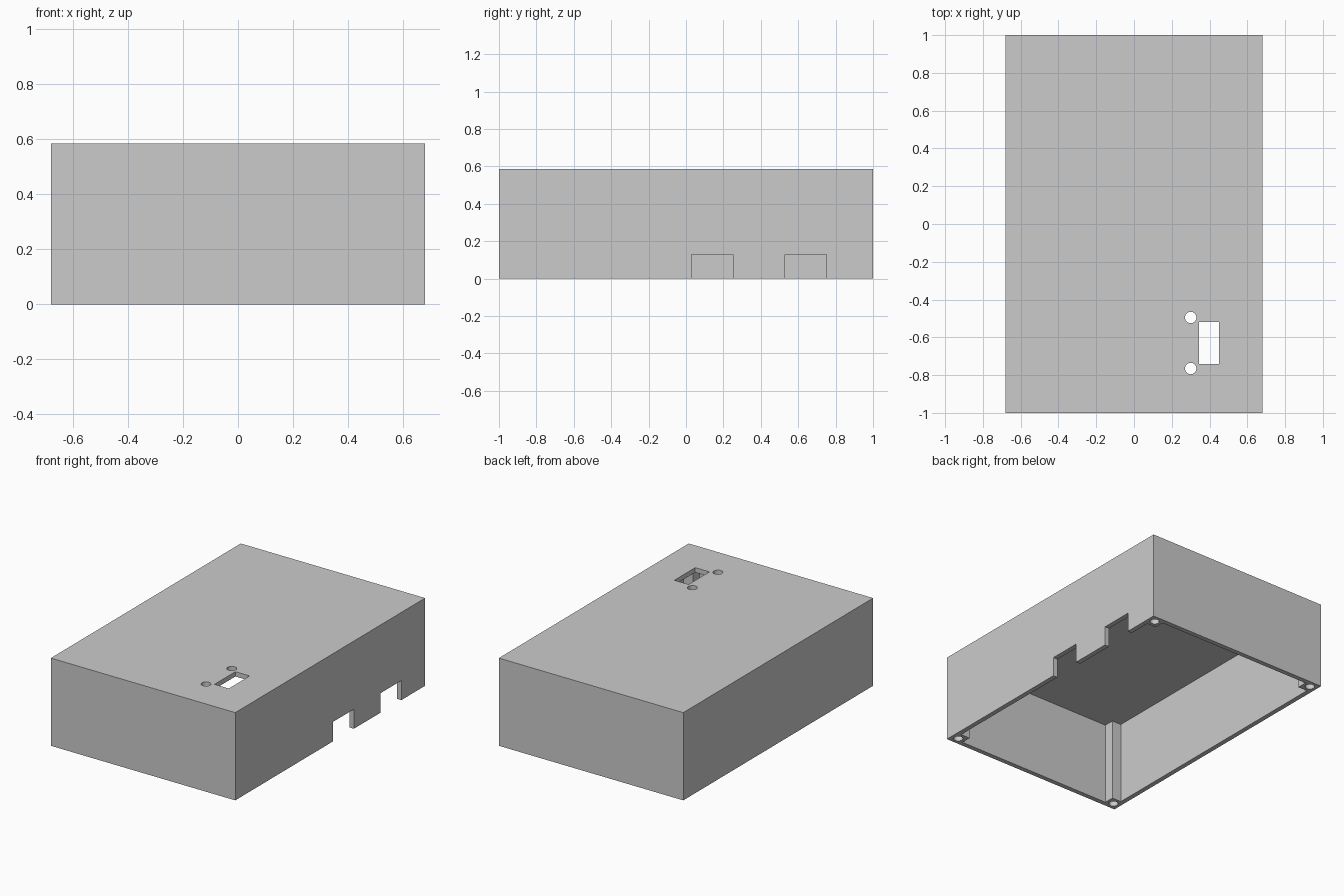
import bpy
import bmesh

default = bpy.data.objects.get("Cube")
if default:
    bpy.data.objects.remove(default)

HALF_X, HALF_Y, HEIGHT = 0.68, 1.0, 0.585
WALL, POST = 0.032, 0.1

grey = bpy.data.materials.new("plain grey")
grey.use_nodes = True
colour = (0.6, 0.6, 0.6, 1)
grey.diffuse_color = colour
grey.node_tree.nodes["Principled BSDF"].inputs["Base Color"].default_value = colour


def make_object(name, bm):
    bmesh.ops.recalc_face_normals(bm, faces=bm.faces)
    mesh = bpy.data.meshes.new(name)
    bm.to_mesh(mesh)
    bm.free()
    mesh.materials.append(grey)
    obj = bpy.data.objects.new(name, mesh)
    bpy.context.collection.objects.link(obj)
    return obj


def prism(name, outline, z0, z1):
    bm = bmesh.new()
    base = bm.faces.new([bm.verts.new((x, y, z0)) for x, y in outline])
    top = bmesh.ops.extrude_face_region(bm, geom=[base])["geom"]
    verts = [v for v in top if isinstance(v, bmesh.types.BMVert)]
    bmesh.ops.translate(bm, verts=verts, vec=(0, 0, z1 - z0))
    return make_object(name, bm)


def block(name, x0, x1, y0, y1, z0, z1):
    return prism(name, [(x0, y0), (x1, y0), (x1, y1), (x0, y1)], z0, z1)


def cylinder(name, x, y, z0, z1, radius):
    bm = bmesh.new()
    bmesh.ops.create_cone(bm, cap_ends=True, segments=32, radius1=radius,
                          radius2=radius, depth=z1 - z0)
    bmesh.ops.translate(bm, verts=bm.verts, vec=(x, y, (z0 + z1) / 2))
    return make_object(name, bm)


# Solid case body
case = block("case", -HALF_X, HALF_X, -HALF_Y, HALF_Y, 0, HEIGHT)

# Open-bottomed cavity, notched at the corners to leave screw posts
xi, yi = HALF_X - WALL, HALF_Y - WALL
xp, yp = HALF_X - POST, HALF_Y - POST
outline = []
for sx, sy in ((1, 1), (-1, 1), (-1, -1), (1, -1)):
    corner = [(sx * xi, sy * yp), (sx * xp, sy * yp), (sx * xp, sy * yi)]
    outline += corner if sx * sy > 0 else corner[::-1]
cutters = [prism("cavity_cutter", outline, -0.1, HEIGHT - WALL)]

# Blind screw holes in the posts
for sx in (-1, 1):
    for sy in (-1, 1):
        cutters.append(cylinder("screw_hole_cutter", sx * (HALF_X - POST / 2),
                                sy * (HALF_Y - POST / 2), -0.1, 0.3, 0.029))

# Connector notches in the lower edge of the left wall
for y in (0.03, 0.53):
    cutters.append(block("notch_cutter", xi - 0.02, HALF_X + 0.1,
                         y, y + 0.22, -0.1, 0.13))

# Switch slot with its two mounting holes in the roof
cutters.append(block("slot_cutter", 0.345, 0.45, -0.74, -0.52, 0.5, 0.7))
for y in (-0.765, -0.495):
    cutters.append(cylinder("mount_hole_cutter", 0.3, y, 0.5, 0.7, 0.03))

# Cut the openings, then discard the cutters
bpy.context.view_layer.objects.active = case
for cutter in cutters:
    cutter.hide_render = True
    cut = case.modifiers.new(cutter.name, "BOOLEAN")
    cut.operation = "DIFFERENCE"
    cut.solver = "EXACT"
    cut.object = cutter
    bpy.ops.object.modifier_apply(modifier=cut.name)
    bpy.data.objects.remove(cutter)

bpy.ops.object.select_all(action="DESELECT")
case.select_set(True)
bpy.ops.object.shade_smooth_by_angle()
